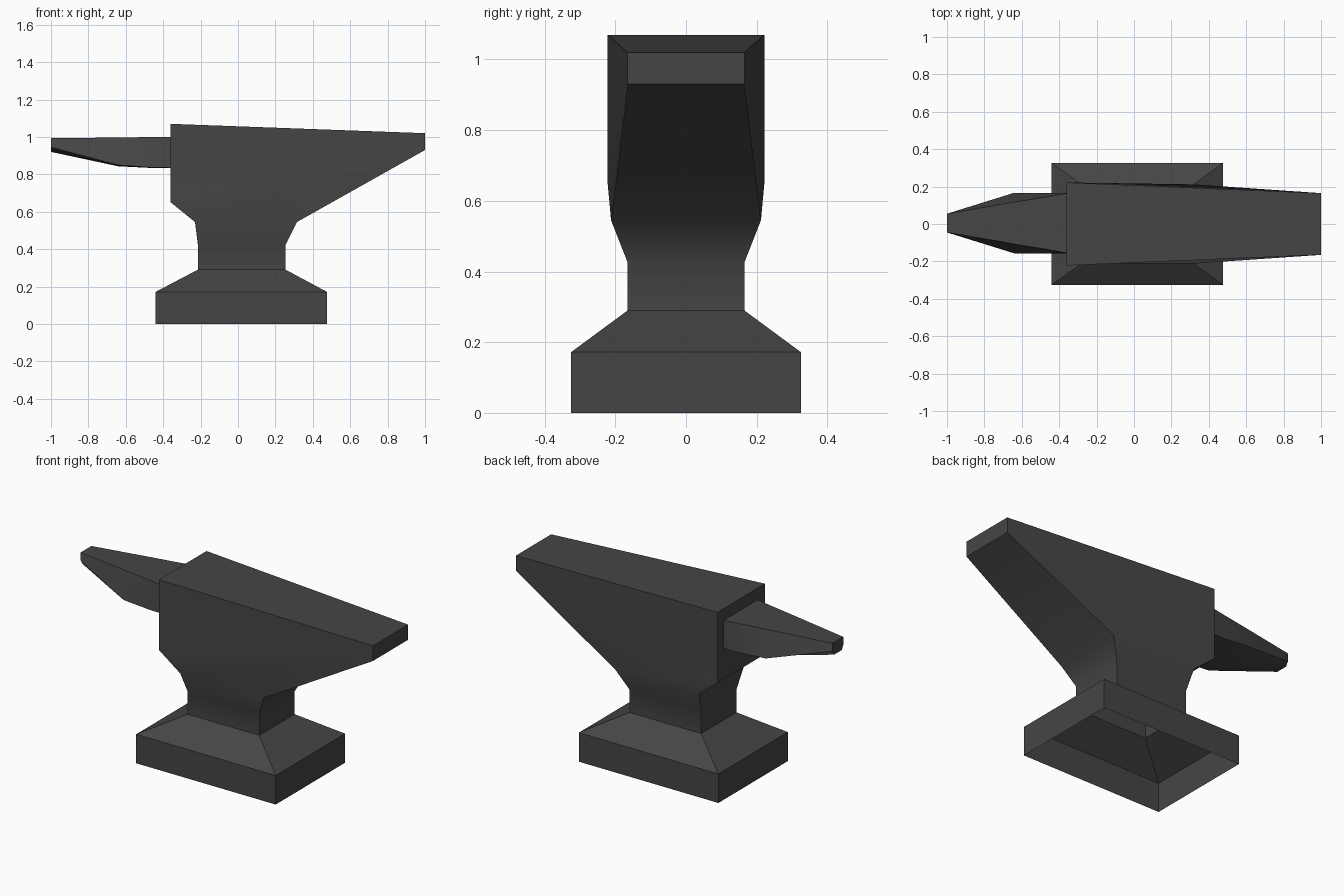
import bpy, bmesh, math

if "Cube" in bpy.data.objects:
    bpy.data.objects.remove(bpy.data.objects["Cube"])

iron = bpy.data.materials.new("dark iron")
iron.diffuse_color = (0.06, 0.06, 0.06, 1)
iron.use_nodes = True
iron.node_tree.nodes["Principled BSDF"].inputs["Base Color"].default_value = iron.diffuse_color


def loft(name, rings, cap_first=False, cap_last=False):
    """Skin closed rings of equal length into one shell."""
    bm = bmesh.new()
    loops = [[bm.verts.new(p) for p in ring] for ring in rings]
    n = len(loops[0])
    for a, b in zip(loops, loops[1:]):
        for i in range(n):
            j = (i + 1) % n
            bm.faces.new((a[i], a[j], b[j], b[i]))
    if cap_first:
        bm.faces.new(loops[0][::-1])
    if cap_last:
        bm.faces.new(loops[-1])
    mesh = bpy.data.meshes.new(name)
    bm.to_mesh(mesh)
    bm.free()
    mesh.materials.append(iron)
    ob = bpy.data.objects.new(name, mesh)
    bpy.context.collection.objects.link(ob)
    bpy.ops.object.select_all(action='DESELECT')
    ob.select_set(True)
    bpy.context.view_layer.objects.active = ob
    bpy.ops.object.shade_smooth_by_angle(angle=math.radians(35))
    return ob


def body_ring(xl, zl, yl, xr, zr, yr):
    return [(xl, -yl, zl), (xr, -yr, zr), (xr, yr, zr), (xl, yl, zl)]


# Foot, waist and body: one shell, open underneath
loft("anvil_body", [
    body_ring(-0.44, 0.0, 0.325, 0.475, 0.0, 0.325),
    body_ring(-0.44, 0.172, 0.325, 0.475, 0.172, 0.325),
    body_ring(-0.215, 0.29, 0.165, 0.255, 0.29, 0.165),
    body_ring(-0.215, 0.425, 0.165, 0.255, 0.425, 0.165),
    body_ring(-0.23, 0.545, 0.212, 0.315, 0.545, 0.212),
    body_ring(-0.362, 0.652, 0.222, 1.0, 0.93, 0.165),
    body_ring(-0.362, 1.07, 0.222, 1.0, 1.02, 0.165),
], cap_last=True)


def horn_ring(x, top, mid, low, yc=0.005):
    """Six-sided section; each argument is (half width, height)."""
    half = [top, mid, low]
    return ([(x, yc + y, z) for y, z in half]
            + [(x, yc - y, z) for y, z in reversed(half)])


# Horn tapering to a blunt tip
loft("horn", [
    horn_ring(-1.0, (0.05, 0.993), (0.05, 0.945), (0.035, 0.92)),
    horn_ring(-0.64, (0.112, 0.997), (0.162, 0.85), (0.10, 0.843)),
    horn_ring(-0.48, (0.138, 0.999), (0.162, 0.838), (0.10, 0.835)),
    horn_ring(-0.36, (0.16, 1.0), (0.162, 0.835), (0.10, 0.835)),
], cap_first=True)

# Face all horn normals outward
horn = bpy.data.objects["horn"]
bm = bmesh.new()
bm.from_mesh(horn.data)
bmesh.ops.recalc_face_normals(bm, faces=bm.faces)
bm.to_mesh(horn.data)
bm.free()
